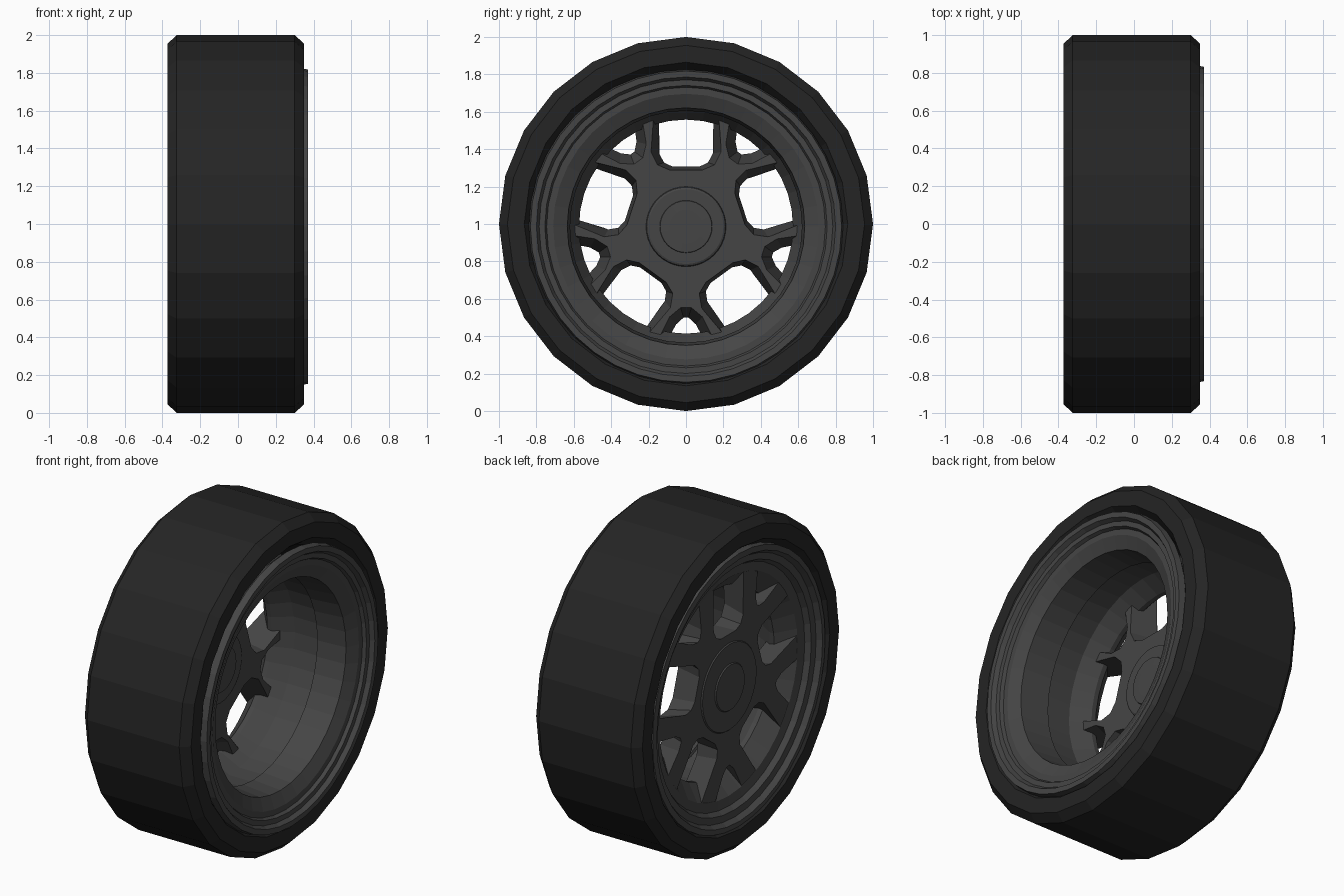
import bpy, bmesh
from math import sin, cos, pi, radians

if "Cube" in bpy.data.objects:
    bpy.data.objects.remove(bpy.data.objects["Cube"])

CZ = 0.986  # rim axis height


def material(name, v):
    m = bpy.data.materials.new(name)
    m.diffuse_color = (v, v, v, 1)
    m.use_nodes = True
    m.node_tree.nodes["Principled BSDF"].inputs["Base Color"].default_value = m.diffuse_color
    return m


RUBBER = material("rubber", 0.018)
METAL = material("dark_metal", 0.06)


def finish(name, bm, mat):
    bmesh.ops.recalc_face_normals(bm, faces=bm.faces)
    me = bpy.data.meshes.new(name)
    bm.to_mesh(me)
    bm.free()
    me.materials.append(mat)
    ob = bpy.data.objects.new(name, me)
    bpy.context.collection.objects.link(ob)
    return ob


def revolve(name, profile, segs, cz, mat, closed=True):
    """Spin (x, radius) points around the x axis; open profiles get end caps."""
    bm = bmesh.new()
    rings = []
    for x, r in profile:
        rings.append([bm.verts.new((x, r * sin(2 * pi * i / segs), cz + r * cos(2 * pi * i / segs)))
                      for i in range(segs)])
    pairs = list(zip(rings, rings[1:]))
    if closed:
        pairs.append((rings[-1], rings[0]))
    else:
        bm.faces.new(rings[0])
        bm.faces.new(rings[-1])
    for a, b in pairs:
        for i in range(segs):
            j = (i + 1) % segs
            bm.faces.new((a[i], a[j], b[j], b[i]))
    return finish(name, bm, mat)


# Tire: chamfered 24-sided tread with sidewalls turning in at the bead
revolve("tire", [(-0.325, 1.0), (0.30, 1.0), (0.35, 0.955), (0.35, 0.865), (0.30, 0.83),
                 (0.25, 0.80), (-0.27, 0.80), (-0.32, 0.83), (-0.372, 0.865), (-0.372, 0.955)],
        24, 1.0, RUBBER)

# Rim: stepped lips at both ends joined by the barrel
revolve("rim", [(-0.32, 0.84), (-0.36, 0.838), (-0.365, 0.805), (-0.335, 0.785), (-0.33, 0.745),
                (-0.30, 0.725), (-0.29, 0.67), (-0.20, 0.572), (-0.17, 0.572), (-0.06, 0.635),
                (0.10, 0.635), (0.105, 0.62), (0.29, 0.635), (0.325, 0.71), (0.325, 0.745),
                (0.345, 0.755), (0.345, 0.785), (0.37, 0.80), (0.37, 0.832), (0.33, 0.84),
                (0.27, 0.79), (0.20, 0.71), (-0.20, 0.71), (-0.27, 0.79)],
        40, CZ, METAL)

# Spoke plate, to be pierced by tapered windows
spokes = revolve("spokes", [(-0.289, 0.675), (-0.13, 0.675)], 40, CZ, METAL, closed=False)

# Half outlines (tangential, radial) of the windows at the outer and inner face
BIG_OUT = [(0.07, 0.322), (0.115, 0.343), (0.14, 0.39), (0.147, 0.74)]
BIG_IN = [(0.09, 0.302), (0.155, 0.33), (0.19, 0.40), (0.165, 0.74)]
SMALL_OUT = [(0.012, 0.49), (0.05, 0.525), (0.125, 0.66), (0.135, 0.74)]
SMALL_IN = [(0.03, 0.43), (0.09, 0.48), (0.165, 0.63), (0.18, 0.74)]

bm = bmesh.new()
for k in range(5):
    for start, outer, inner in ((90, BIG_OUT, BIG_IN), (270, SMALL_OUT, SMALL_IN)):
        a = radians(start + 72 * k)
        loops = []
        for x, half in ((-0.30, outer), (-0.12, inner)):
            pts = half + [(-u, v) for u, v in reversed(half)]
            loops.append([bm.verts.new((x, v * cos(a) - u * sin(a), CZ + v * sin(a) + u * cos(a)))
                          for u, v in pts])
        f, b = loops
        bm.faces.new(f)
        bm.faces.new(b)
        for i in range(len(f)):
            j = (i + 1) % len(f)
            bm.faces.new((f[i], f[j], b[j], b[i]))
cutter = finish("window_cutter", bm, METAL)
cutter.hide_render = True

mod = spokes.modifiers.new("windows", 'BOOLEAN')
mod.operation = 'DIFFERENCE'
mod.solver = 'EXACT'
mod.object = cutter
dg = bpy.context.evaluated_depsgraph_get()
spokes.data = bpy.data.meshes.new_from_object(spokes.evaluated_get(dg))
spokes.modifiers.clear()
bpy.data.objects.remove(cutter)

# Hub: shallow outer disc, inner boss and centre cap
revolve("hub", [(-0.296, 0.262), (-0.28, 0.275), (-0.12, 0.21), (-0.115, 0.20)], 40, CZ, METAL, closed=False)
revolve("center_cap", [(-0.307, 0.09), (-0.303, 0.138), (-0.29, 0.148), (-0.12, 0.142),
                       (-0.108, 0.138), (-0.106, 0.09)], 32, CZ, METAL, closed=False)
